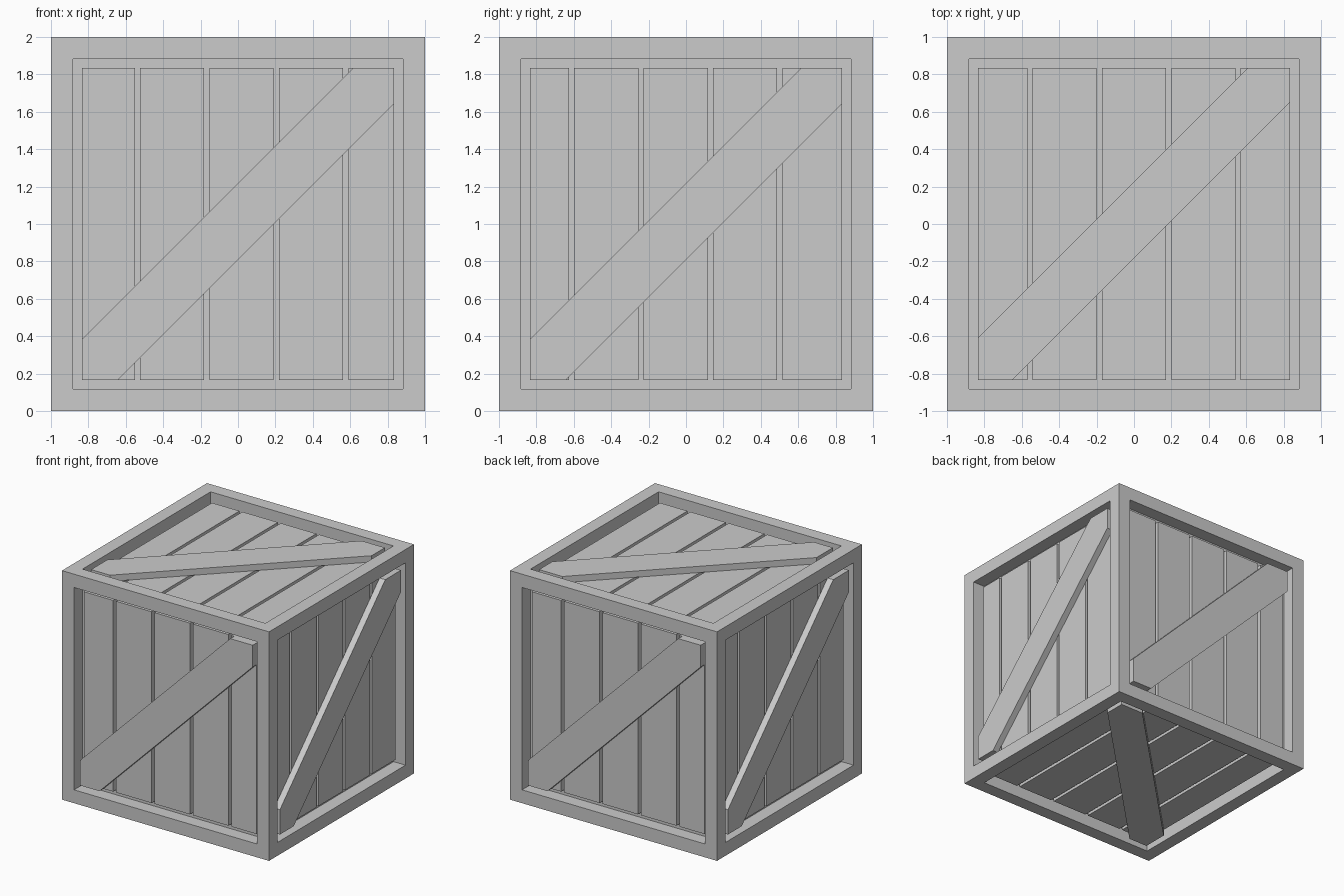
import bpy, bmesh
from mathutils import Vector

if "Cube" in bpy.data.objects:
    bpy.data.objects.remove(bpy.data.objects["Cube"])

A = 0.835        # half size of the framed opening
PANEL = 0.935    # plank surface, measured from the crate centre
FLOOR = 0.885    # bottom of the gaps between planks
BRACE = 0.99     # outer surface of the diagonal brace
PITCH, GAP = 0.371, 0.028


def finish(bm, name):
    bmesh.ops.recalc_face_normals(bm, faces=bm.faces[:])
    me = bpy.data.meshes.new(name)
    bm.to_mesh(me)
    bm.free()
    ob = bpy.data.objects.new(name, me)
    ob.location.z = 1
    bpy.context.collection.objects.link(ob)


def prisms(name, outlines, axes, w0, w1):
    """Extrude 2D outlines on one side of the crate, from depth w0 to w1."""
    u, v, w = (Vector(a) for a in axes)
    bm = bmesh.new()
    for pts in outlines:
        lo = [bm.verts.new(u * p + v * q + w * w0) for p, q in pts]
        hi = [bm.verts.new(u * p + v * q + w * w1) for p, q in pts]
        bm.faces.new(lo)
        bm.faces.new(hi)
        n = len(pts)
        for i in range(n):
            j = (i + 1) % n
            bm.faces.new((lo[i], lo[j], hi[j], hi[i]))
    finish(bm, name)


# Outer frame: cube with a square recess sunk into every side
bm = bmesh.new()
bmesh.ops.create_cube(bm, size=2)
panels = bm.faces[:]
bmesh.ops.inset_individual(bm, faces=panels, thickness=1 - A)
for f in bmesh.ops.extrude_discrete_faces(bm, faces=panels)["faces"]:
    f.normal_update()
    bmesh.ops.translate(bm, verts=f.verts[:], vec=f.normal * (FLOOR - 1))
finish(bm, "crate_frame")

X, Y, Z = Vector((1, 0, 0)), Vector((0, 1, 0)), Vector((0, 0, 1))
# side: (across, along planks, outward), gap offset, brace edge above / below
sides = {
    "front": ((X, Z, -Y), 0.019, 0.217, 0.190),
    "back": ((-X, Z, Y), 0.019, 0.217, 0.190),
    "right": ((Y, Z, X), -0.055, 0.217, 0.190),
    "left": ((-Y, Z, -X), -0.055, 0.217, 0.190),
    "top": ((X, Y, Z), 0.0, 0.225, 0.183),
    "bottom": ((X, Y, -Z), 0.0, 0.225, 0.183),
}

for side, (axes, off, up, low) in sides.items():
    # Planks, separated by narrow gaps
    gaps = [off + PITCH * (i - 1.5) for i in range(4)]
    starts = [-A] + [g + GAP / 2 for g in gaps]
    ends = [g - GAP / 2 for g in gaps] + [A]
    planks = [[(s, -A), (e, -A), (e, A), (s, A)] for s, e in zip(starts, ends)]
    prisms(side + "_planks", planks, axes, FLOOR, PANEL)
    # Diagonal brace trimmed to the frame corners
    brace = [(-A, -A), (low - A, -A), (A, A - low), (A, A), (A - up, A), (-A, up - A)]
    prisms(side + "_brace", [brace], axes, PANEL, BRACE)
